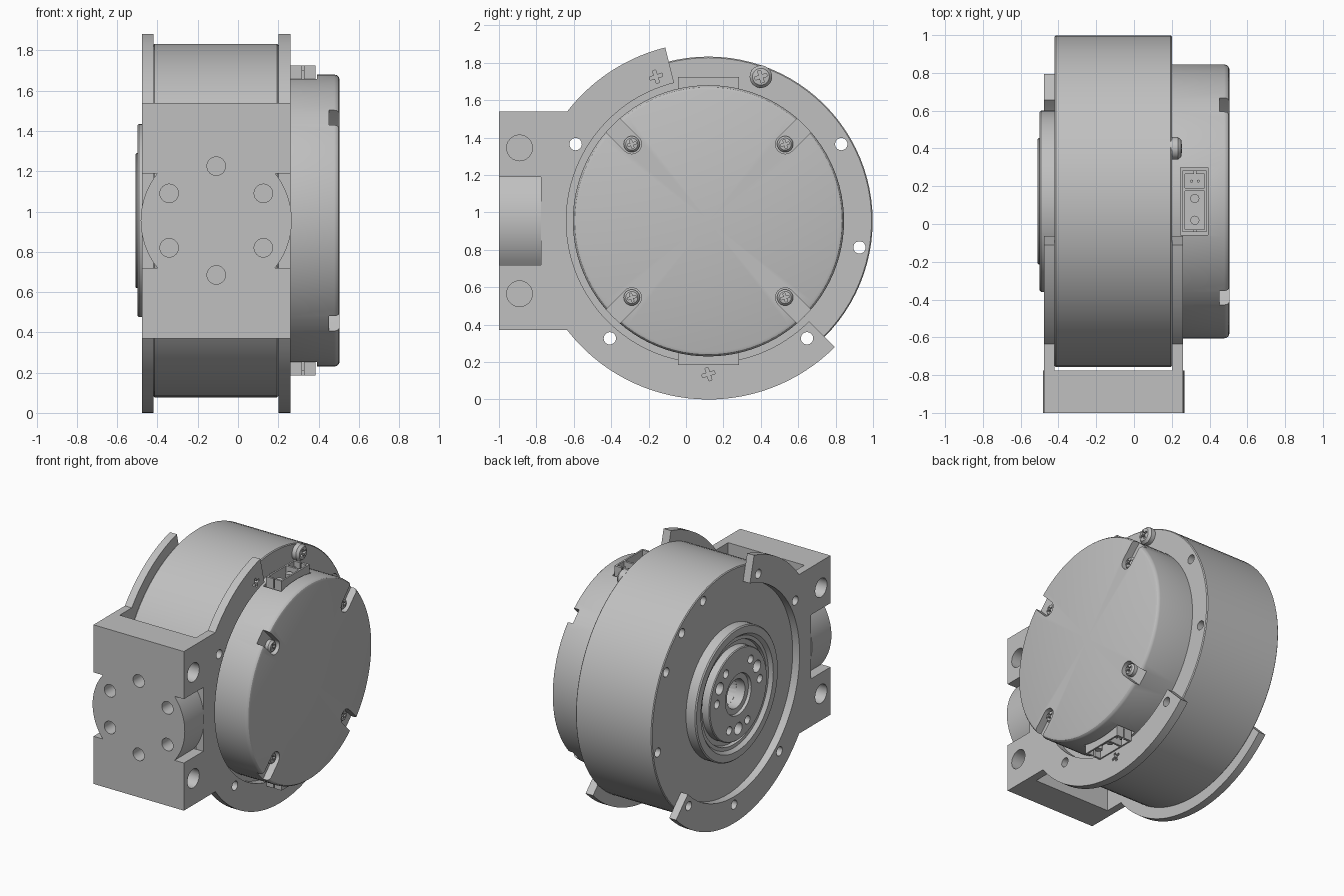
import bpy, bmesh
from math import sin, cos, radians, pi, asin
from mathutils import Matrix, Vector

cube = bpy.data.objects.get("Cube")
if cube:
    bpy.data.objects.remove(cube)

CY, CZ = 0.12, 0.955      # motor axis, running along x
BX = -0.108               # bracket centre in x
parts = []

metal = bpy.data.materials.new("grey_metal")
grey = (0.53, 0.53, 0.53, 1)
metal.use_nodes = True
metal.diffuse_color = grey
metal.node_tree.nodes["Principled BSDF"].inputs["Base Color"].default_value = grey


def finish(bm, name):
    bmesh.ops.recalc_face_normals(bm, faces=bm.faces)
    mesh = bpy.data.meshes.new(name)
    bm.to_mesh(mesh)
    bm.free()
    mesh.materials.append(metal)
    ob = bpy.data.objects.new(name, mesh)
    bpy.context.collection.objects.link(ob)
    parts.append(ob)
    return ob


def prism(name, pts, lo, hi, axis="x"):
    """Extrude a 2D outline along x (y,z points), y (x,z) or z (x,y)."""
    place = {"x": lambda a, b: (lo, a, b), "y": lambda a, b: (a, lo, b),
             "z": lambda a, b: (a, b, lo)}[axis]
    bm = bmesh.new()
    face = bm.faces.new([bm.verts.new(place(*p)) for p in pts])
    ext = bmesh.ops.extrude_face_region(bm, geom=[face])["geom"]
    step = Vector([(hi - lo) * (axis == k) for k in "xyz"])
    bmesh.ops.translate(bm, vec=step, verts=[v for v in ext if isinstance(v, bmesh.types.BMVert)])
    return finish(bm, name)


def arc(cx, cy, r, a, b, n):
    return [(cx + r * cos(radians(a + (b - a) * i / n)),
             cy + r * sin(radians(a + (b - a) * i / n))) for i in range(n + 1)]


def rod(c, r, lo, hi, axis="x", name="cutter", n=24):
    return prism(name, arc(c[0], c[1], r, 0, 360, n)[:-1], lo, hi, axis)


def box(name, x, y, z):
    return prism(name, [(x[0], y[0]), (x[1], y[0]), (x[1], y[1]), (x[0], y[1])], z[0], z[1], "z")


def lathe(name, profile, centre=(CY, CZ), closed=False, n=96):
    """Spin an (x, radius) profile about an axis parallel to x."""
    bm = bmesh.new()
    vs = [bm.verts.new((x, centre[0] + r, centre[1])) for x, r in profile]
    for a, b in zip(vs, vs[1:] + vs[:1] if closed else vs[1:]):
        bm.edges.new((a, b))
    bmesh.ops.spin(bm, geom=bm.verts[:] + bm.edges[:], cent=(0, *centre),
                   axis=(1, 0, 0), angle=2 * pi, steps=n)
    bmesh.ops.remove_doubles(bm, verts=bm.verts, dist=0.0001)
    return finish(bm, name)


def cut(ob, cutters):
    """Subtract each cutter, then discard it."""
    bpy.context.view_layer.objects.active = ob
    for c in cutters:
        mod = ob.modifiers.new("cut", "BOOLEAN")
        mod.operation, mod.solver, mod.object = "DIFFERENCE", "EXACT", c
        bpy.ops.object.modifier_apply(modifier=mod.name)
        parts.remove(c)
        bpy.data.objects.remove(c)


def polar(r, deg):
    return CY + r * cos(radians(deg)), CZ + r * sin(radians(deg))


def cross(c, size, lo, hi):
    """Plus-shaped drive recess."""
    s, w = size, size * 0.25
    quarter = [(s, -w), (s, w), (w, w)]
    pts = []
    for k in range(4):
        m = Matrix.Rotation(k * pi / 2 + 0.3, 2)
        pts += [(c[0] + v.x, c[1] + v.y) for v in (m @ Vector(p) for p in quarter)]
    return prism("cutter", pts, lo, hi)


def screw(name, c, r, lo, hi):
    head = lathe(name, [(lo, 0), (lo, r), (hi - r * 0.4, r), (hi - r * 0.1, r * 0.75), (hi, 0)], c, n=32)
    cut(head, [cross(c, r * 0.55, hi - r * 0.5, hi + 0.02)])


# Main drum with bolt circle and centre bore
drum = lathe("drum", [(-0.42, 0), (-0.42, 0.872), (-0.414, 0.878),
                      (0.194, 0.878), (0.2, 0.872), (0.2, 0)])
cut(drum, [rod(polar(0.82, a), 0.033, -0.5, 0.3) for a in (-10, 30, 150, 230, 310)]
    + [rod(polar(0.82, a), 0.033, -0.5, -0.3) for a in (50, 70)]
    + [rod((CY, CZ), 0.105, -0.5, -0.15)])
screw("rim_screw", polar(0.82, 70), 0.06, 0.19, 0.256)

# Side plates: partial flange ring that runs into the bracket
R = 0.955
reach = 180 - math_top if (math_top := asin(0.585 / R) * 180 / pi) else 0
outline = (arc(CY, CZ, R, 104, reach, 14) + [(-0.775, 1.54), (-0.775, 0.37)]
           + arc(CY, CZ, R, 360 - reach, 315, 32) + arc(CY, CZ, 0.76, 315, 104, 70))
for side, lo, hi, holes in (("left", 0.2, 0.26, (150, 230, 310)),
                            ("right", -0.476, -0.42, (110, 150, 230, 270, 310))):
    plate = prism(side + "_side_plate", outline, lo, hi)
    cutters = [rod(polar(0.82, a), 0.033, lo - 0.1, hi + 0.1) for a in holes]
    if side == "left":
        cutters += [cross(polar(0.82, a), 0.035, 0.235, 0.3) for a in (110, 270)]
    cut(plate, cutters)

# Mounting block with round bulges in its side slots
bulge = arc(BX, CZ, 0.375, -38.8, 38.8, 20)
half = ([(0.26, 0.37), (0.26, 0.72)] + bulge + [(0.26, 1.19), (0.26, 1.54)])
mirrored = [(2 * BX - x, z) for x, z in reversed(half)]
block = prism("mounting_block", half + mirrored, -1, -0.775, "y")
front_holes = [p for p in arc(BX, CZ, 0.27, 30, 330, 5)]
cut(block, [rod(p, 0.046, -1.1, -0.88, "y") for p in front_holes]
    + [rod((-0.89, z), 0.069, lo, hi) for z in (0.565, 1.345)
       for lo, hi in ((0.08, 0.4), (-0.6, -0.3))])

# Rear cover with rounded rim, four screw slots and two connector openings
cover = lathe("rear_cover", [(0.19, 0), (0.19, 0.725), (0.478, 0.725), (0.49, 0.722),
                             (0.5, 0.714), (0.505, 0.7), (0.505, 0)])
slots = []
for a in (45, 135, 225, 315):
    c = polar(0.58, a)
    end = polar(0.85, a)
    slots.append(prism("cutter", arc(*c, 0.052, a + 90, a + 270, 12)
                       + arc(*end, 0.052, a - 90, a + 90, 2), 0.452, 0.6))
slots += [box("cutter", (0.245, 0.392), (CY - 0.178, CY + 0.178), z)
          for z in ((CZ + 0.6, CZ + 0.9), (CZ - 0.9, CZ - 0.6))]
cut(cover, slots)
for i, a in enumerate((45, 135, 225, 315)):
    screw(f"cover_screw_{i + 1}", polar(0.58, a), 0.043, 0.44, 0.494)

# Connectors: housing, two sockets and pins, above and below
for side, s in (("top", 1), ("bottom", -1)):
    def span(a, b):
        return tuple(sorted((CZ + s * a, CZ + s * b)))
    housing = box(side + "_connector", (0.258, 0.385), (CY - 0.163, CY + 0.163), span(0.59, 0.77))
    cut(housing, [box("cutter", (0.27, 0.373), (CY + 0.07, CY + 0.145), span(0.7, 0.8)),
                  box("cutter", (0.27, 0.373), (CY - 0.148, CY + 0.055), span(0.68, 0.8)),
                  box("cutter", (0.318, 0.328), (CY - 0.2, CY - 0.13), span(0.7, 0.8)),
                  box("cutter", (0.318, 0.328), (CY + 0.13, CY + 0.2), span(0.7, 0.8))])
    for dy in (-0.1, 0.015):
        rod((0.322, CY + dy), 0.024, *span(0.67, 0.745), "z", side + "_power_pin", 16)
    for x in (0.305, 0.34):
        rod((x, CY + 0.107), 0.008, *span(0.69, 0.75), "z", side + "_signal_pin", 8)

# Output side: stepped bearing ring and drilled output disc
lathe("bearing_ring", [(-0.41, 0.48), (-0.492, 0.48), (-0.5, 0.472), (-0.5, 0.42), (-0.475, 0.4),
                       (-0.475, 0.375), (-0.45, 0.37), (-0.45, 0.3), (-0.41, 0.3)], closed=True)
disc = lathe("output_disc", [(-0.41, 0.335), (-0.504, 0.335), (-0.51, 0.329), (-0.51, 0.15),
                             (-0.49, 0.145), (-0.49, 0.105), (-0.41, 0.105)], closed=True)
cut(disc, [rod(polar(0.25, a + d), r, -0.6, -0.44) for a in (30, 150, 270)
           for d, r in ((-25, 0.03), (0, 0.044), (25, 0.03))])

# Smooth the round surfaces, keep machined edges crisp
bpy.ops.object.select_all(action="DESELECT")
for ob in parts:
    ob.select_set(True)
bpy.context.view_layer.objects.active = parts[0]
bpy.ops.object.shade_smooth_by_angle(angle=radians(30))
